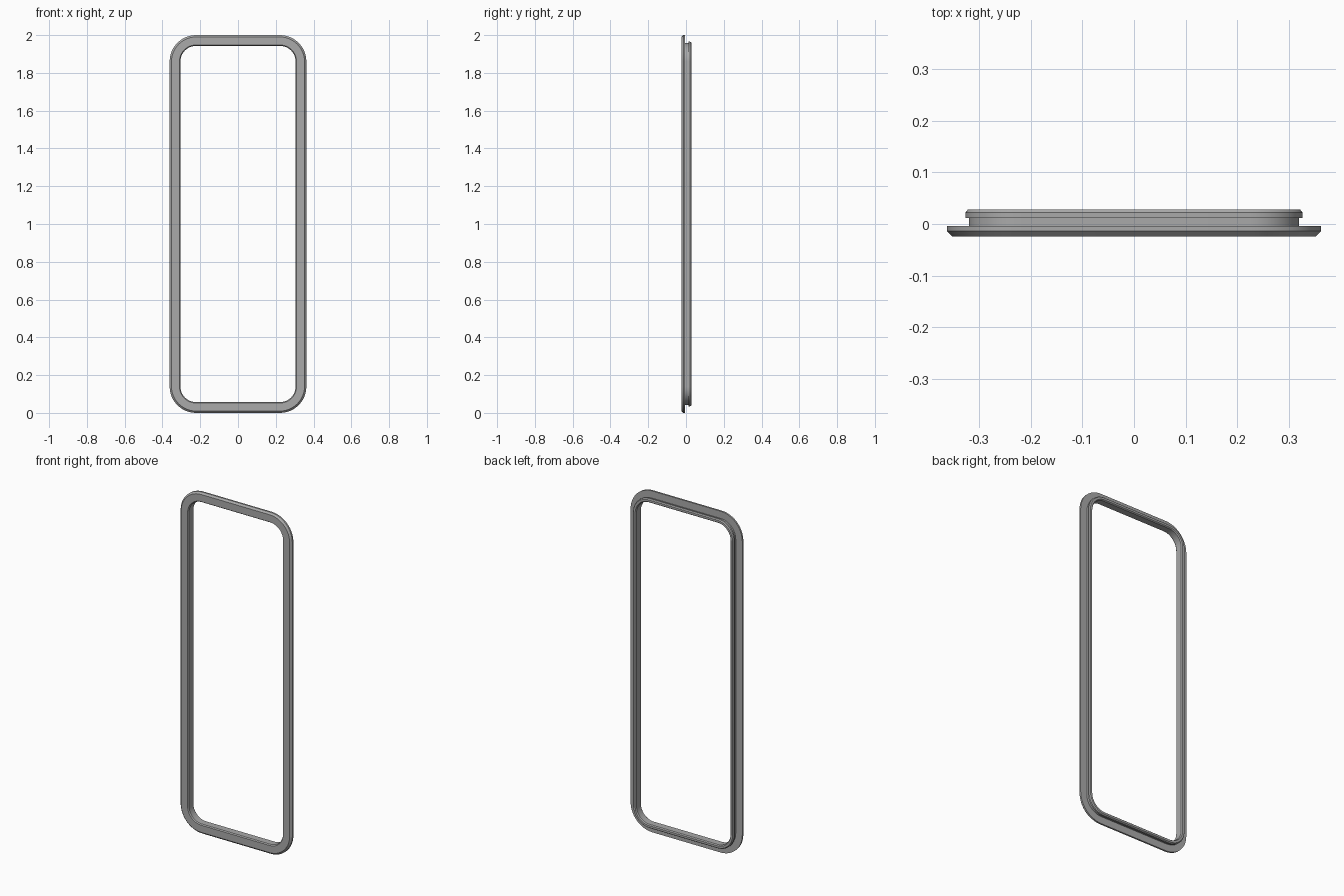
import bpy, bmesh, math

if "Cube" in bpy.data.objects:
    bpy.data.objects.remove(bpy.data.objects["Cube"])

HALF_W, HEIGHT, RADIUS, SEGMENTS = 0.362, 2.0, 0.14, 12

grey = bpy.data.materials.new("grey_rubber")
grey.diffuse_color = (0.4, 0.4, 0.4, 1)
grey.use_nodes = True
grey.node_tree.nodes["Principled BSDF"].inputs["Base Color"].default_value = grey.diffuse_color

# Seal cross-section: (inset from the outer edge, y), front flange to rear bead
SECTION = [(0.010, -0.024), (0.000, -0.014), (0.000, -0.004), (0.042, -0.004),
           (0.042, 0.012), (0.035, 0.012), (0.035, 0.022), (0.040, 0.028),
           (0.052, 0.028), (0.057, 0.022), (0.057, -0.018), (0.052, -0.024)]


def rounded_loop(inset):
    """Rounded rectangle in x, z with concentric corners."""
    cx, cz, r = HALF_W - RADIUS, HEIGHT / 2 - RADIUS, RADIUS - inset
    points = []
    for quarter, (sx, sz) in enumerate([(1, 1), (-1, 1), (-1, -1), (1, -1)]):
        for i in range(SEGMENTS + 1):
            a = math.pi / 2 * (quarter + i / SEGMENTS)
            points.append((sx * cx + r * math.cos(a),
                           HEIGHT / 2 + sz * cz + r * math.sin(a)))
    return points


# Sweep the section around the opening
bm = bmesh.new()
rings = [[bm.verts.new((x, y, z)) for x, z in rounded_loop(inset)]
         for inset, y in SECTION]
for k, ring in enumerate(rings):
    nxt = rings[(k + 1) % len(rings)]
    for i in range(len(ring)):
        j = (i + 1) % len(ring)
        bm.faces.new((ring[i], ring[j], nxt[j], nxt[i]))
bmesh.ops.recalc_face_normals(bm, faces=bm.faces)

mesh = bpy.data.meshes.new("window_seal_frame")
bm.to_mesh(mesh)
bm.free()
mesh.materials.append(grey)
frame = bpy.data.objects.new("window_seal_frame", mesh)
bpy.context.collection.objects.link(frame)

# Smooth corners, crisp section edges
bpy.context.view_layer.objects.active = frame
frame.select_set(True)
bpy.ops.object.shade_smooth_by_angle(angle=math.radians(30))
